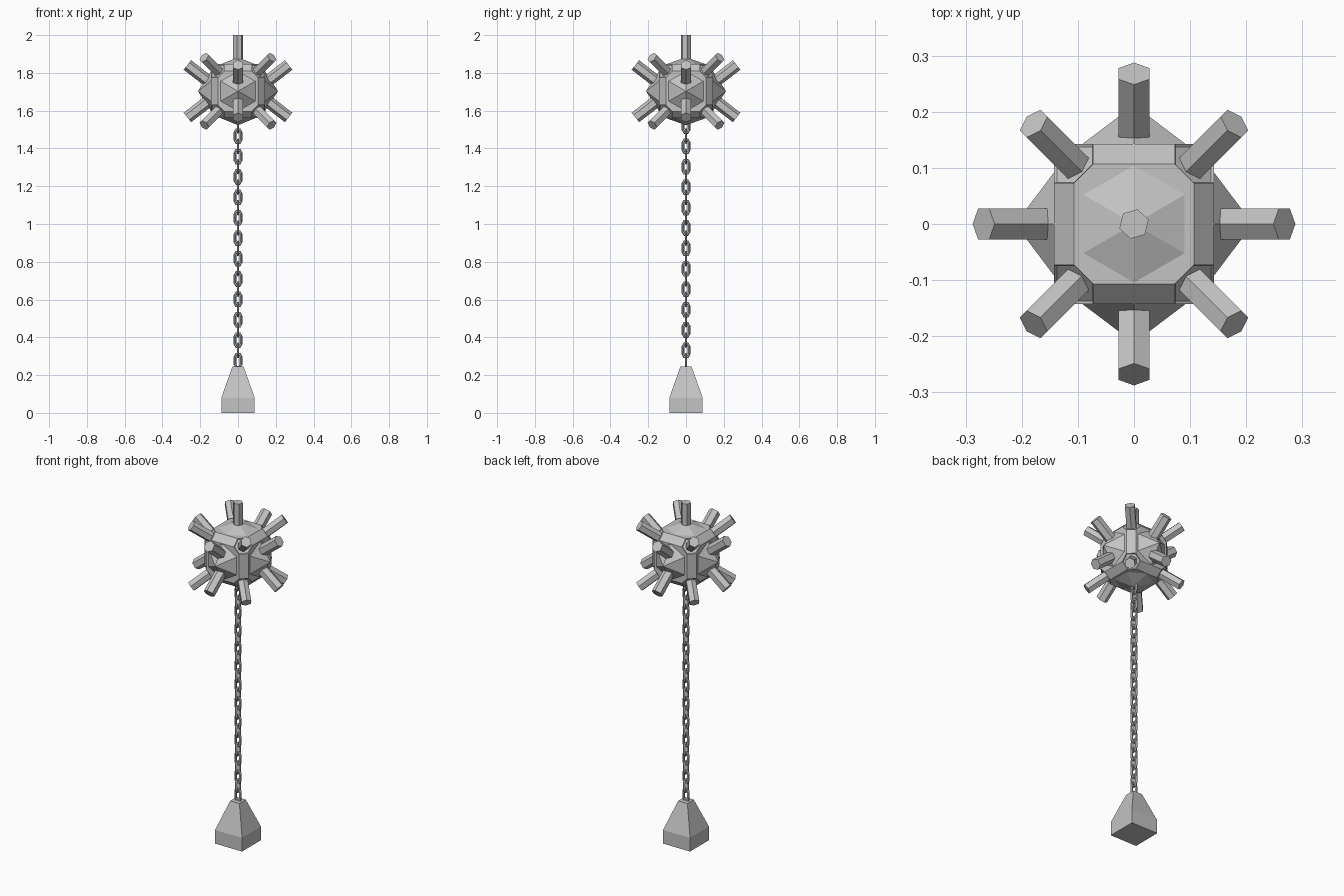
import bpy, bmesh, math
from itertools import permutations, product
from mathutils import Vector, Matrix

if "Cube" in bpy.data.objects:
    bpy.data.objects.remove(bpy.data.objects["Cube"])

CENTRE = Vector((0, 0, 1.703))

steel = bpy.data.materials.new("grey_steel")
steel.diffuse_color = (0.55, 0.55, 0.55, 1)
steel.use_nodes = True
steel.node_tree.nodes["Principled BSDF"].inputs["Base Color"].default_value = steel.diffuse_color


def finish(bm, name):
    bmesh.ops.recalc_face_normals(bm, faces=bm.faces)
    me = bpy.data.meshes.new(name)
    bm.to_mesh(me)
    bm.free()
    me.materials.append(steel)
    ob = bpy.data.objects.new(name, me)
    bpy.context.collection.objects.link(ob)
    return ob


def prism(name, start, end, r1, r2, sides=6, up=(0, 0, 1)):
    """Cone or prism between two points, first corner turned towards up."""
    start, end = Vector(start), Vector(end)
    z = (end - start).normalized()
    x = Vector(up).cross(z).normalized()
    y = z.cross(x)
    rot = Matrix((x, y, z)).transposed().to_4x4()
    bm = bmesh.new()
    bmesh.ops.create_cone(bm, cap_ends=True, segments=sides, radius1=r1, radius2=r2,
                          depth=(end - start).length,
                          matrix=Matrix.Translation((start + end) / 2) @ rot)
    bmesh.ops.remove_doubles(bm, verts=bm.verts, dist=1e-5)
    return finish(bm, name)


# Ball: cube with cut edges and corners, corner faces carry a sunken seat
bm = bmesh.new()
for p in permutations((0.143, 0.107, 0.073)):
    for s in product((-1, 1), repeat=3):
        bm.verts.new(CENTRE + Vector([a * b for a, b in zip(p, s)]))
bmesh.ops.convex_hull(bm, input=bm.verts)
bmesh.ops.dissolve_limit(bm, angle_limit=0.02, verts=bm.verts, edges=bm.edges)
bm.normal_update()
corners = [f for f in bm.faces if min(abs(c) for c in f.normal) > 0.4]
bmesh.ops.inset_individual(bm, faces=corners, thickness=0.005, depth=-0.004)
finish(bm, "ball")

# Shallow six-sided caps on the six faces of the ball
for name, d, tip, up in (("top", (0, 0, 1), 0.18, (0, 1, 0)),
                         ("bottom", (0, 0, -1), 0.18, (0, 1, 0)),
                         ("right", (1, 0, 0), 0.212, (0, 0, 1)),
                         ("left", (-1, 0, 0), 0.212, (0, 0, 1)),
                         ("back", (0, 1, 0), 0.212, (0, 0, 1)),
                         ("front", (0, -1, 0), 0.212, (0, 0, 1))):
    d = Vector(d)
    prism(name + "_cap", CENTRE + d * 0.142, CENTRE + d * tip, 0.107, 0, up=up)

# Spikes: one on top, eight at the corners, eight tilted up and down
prism("top_spike", CENTRE + Vector((0, 0, 0.14)), (0, 0, 2), 0.027, 0.027, up=(0.25, 1, 0))
for s in product((-1, 1), repeat=3):
    v = Vector(s)
    prism("corner_spike", CENTRE + v * 0.1, CENTRE + v * 0.179, 0.03, 0.03)
for k, sz in product(range(4), (-1, 1)):
    out = Vector((round(math.cos(k * math.pi / 2)), round(math.sin(k * math.pi / 2)), 0))
    tip = CENTRE + out * 0.268 + Vector((0, 0, 0.139 * sz))
    base = CENTRE + out * 0.135 + Vector((0, 0, 0.036 * sz))
    prism("side_spike", base, tip, 0.032, 0.032)


# Chain: rounded links, every second one turned a quarter
def link(z, turned):
    path = []  # centre line points with their outward direction
    for sz, a0 in ((1, 0), (-1, math.pi)):
        for i in range(4):
            a = a0 + i * math.pi / 3
            out = Vector((math.cos(a), 0, math.sin(a)))
            path.append((out * 0.016 + Vector((0, 0, 0.021 * sz)), out))
    bm = bmesh.new()
    rings = []
    for p, out in path:
        rings.append([bm.verts.new(p + 0.0075 * (out * math.cos(t) + Vector((0, math.sin(t), 0))))
                      for t in (j * math.pi / 3 for j in range(6))])
    for i in range(len(rings)):
        a, b = rings[i], rings[(i + 1) % len(rings)]
        for j in range(6):
            n = (j + 1) % 6
            bm.faces.new((a[j], a[n], b[n], b[j]))
    rot = Matrix.Rotation(math.pi / 2 if turned else 0, 4, 'Z')
    bm.transform(Matrix.Translation((0, 0, z)) @ rot)
    finish(bm, "chain_link")


for i in range(24):
    link(1.519 - 0.054 * i, i % 2 == 0)

# Anchor weight: square block with a tapered top
bm = bmesh.new()
rings = [[bm.verts.new((sx * r, sy * r, z)) for sx, sy in ((-1, -1), (1, -1), (1, 1), (-1, 1))]
         for r, z in ((0.088, 0), (0.088, 0.08), (0.03, 0.245))]
for a, b in zip(rings, rings[1:]):
    for j in range(4):
        n = (j + 1) % 4
        bm.faces.new((a[j], a[n], b[n], b[j]))
bm.faces.new(rings[0][::-1])
bm.faces.new(rings[-1])
finish(bm, "anchor_weight")
